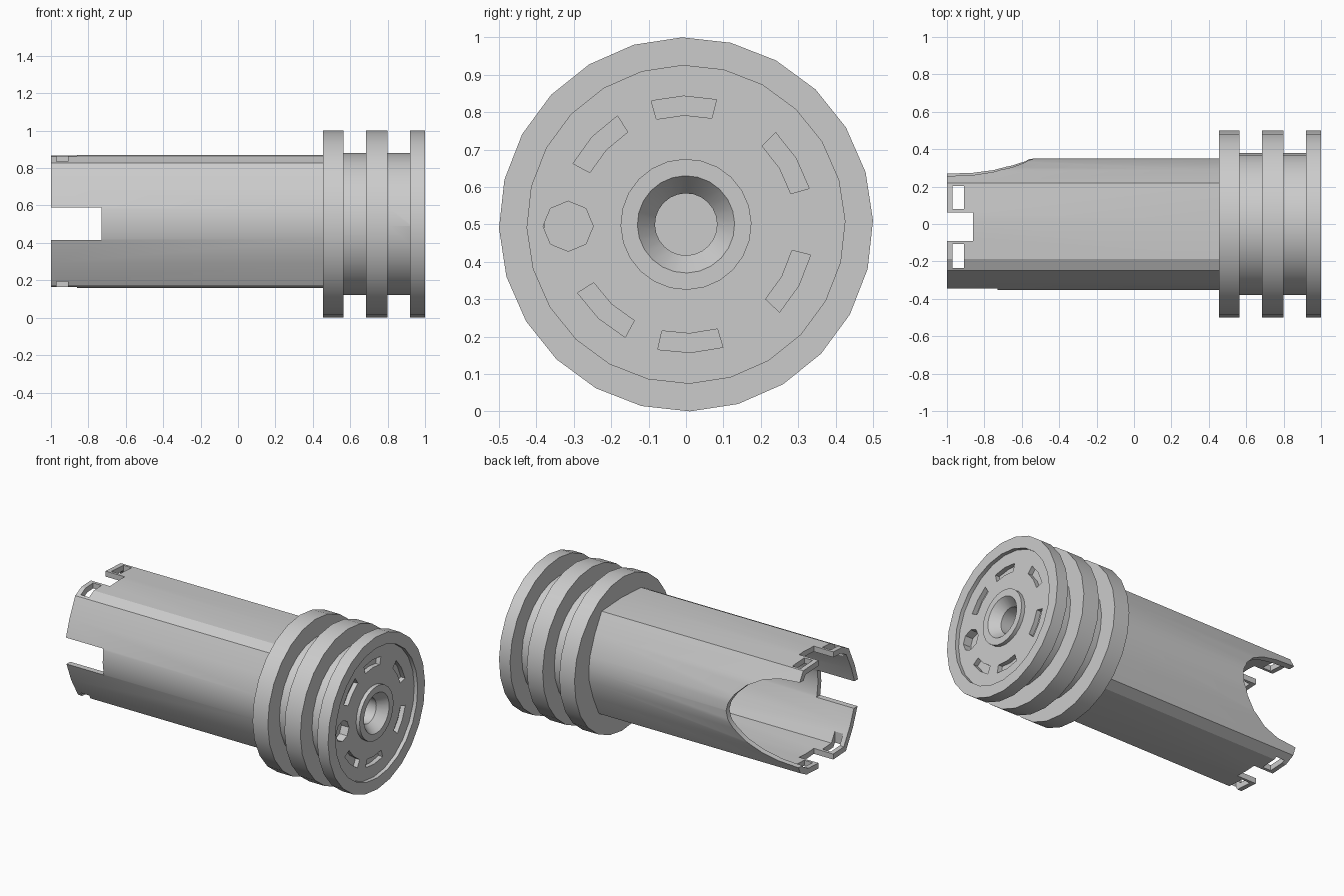
import bpy, bmesh, math

if "Cube" in bpy.data.objects:
    bpy.data.objects.remove(bpy.data.objects["Cube"])

CENTRE = (0, 0, 0.5)
BODY_TWIST = math.radians(2.5)
HEAD_TWIST = math.radians(1.2)


def make_object(name, bm, twist=0.0):
    bmesh.ops.recalc_face_normals(bm, faces=bm.faces)
    mesh = bpy.data.meshes.new(name)
    bm.to_mesh(mesh)
    bm.free()
    ob = bpy.data.objects.new(name, mesh)
    ob.location = CENTRE
    ob.rotation_euler.x = twist
    bpy.context.collection.objects.link(ob)
    return ob


def prism(name, points, offset, twist=0.0):
    bm = bmesh.new()
    face = bm.faces.new([bm.verts.new(p) for p in points])
    new = bmesh.ops.extrude_face_region(bm, geom=[face])["geom"]
    bmesh.ops.translate(bm, vec=offset, verts=[g for g in new if isinstance(g, bmesh.types.BMVert)])
    return make_object(name, bm, twist)


def box(name, x0, x1, y0, y1, z0, z1):
    pts = [(x0, y0, z0), (x1, y0, z0), (x1, y1, z0), (x0, y1, z0)]
    return prism(name, pts, (0, 0, z1 - z0))


def activate(ob):
    bpy.ops.object.select_all(action='DESELECT')
    ob.select_set(True)
    bpy.context.view_layer.objects.active = ob


def cut(ob, cutters):
    activate(ob)
    for c in cutters:
        c.hide_render = True
        mod = ob.modifiers.new("cut", 'BOOLEAN')
        mod.operation = 'DIFFERENCE'
        mod.solver = 'EXACT'
        mod.object = c
        bpy.ops.object.modifier_apply(modifier=mod.name)
        bpy.data.objects.remove(c)


def smooth(ob):
    activate(ob)
    bpy.ops.object.shade_smooth_by_angle(angle=math.radians(22))


# Flanged head: lathed around the x axis, with recessed face and countersunk bore
profile = [(0.455, 0), (0.455, 0.5), (0.565, 0.5), (0.565, 0.38), (0.685, 0.38),
           (0.685, 0.5), (0.8, 0.5), (0.8, 0.38), (0.92, 0.38), (0.92, 0.5),
           (1, 0.5), (1, 0.425), (0.975, 0.425), (0.975, 0.175), (1, 0.175),
           (1, 0.13), (0.94, 0.083), (0.82, 0.083), (0.82, 0)]
bm = bmesh.new()
vs = [bm.verts.new((x, 0, r)) for x, r in profile]
es = [bm.edges.new(p) for p in zip(vs, vs[1:])]
bmesh.ops.spin(bm, geom=vs + es, cent=(0, 0, 0), axis=(1, 0, 0),
               angle=math.tau, steps=24, use_merge=False)
bmesh.ops.remove_doubles(bm, verts=bm.verts, dist=0.0005)
head = make_object("flanged_head", bm, HEAD_TWIST)

# Arc slots and round hole in the head face
cutters = []
for centre in (91, 31, -28.5, -88, -133, 137):
    angles = [math.radians(centre + d) for d in (-14.7, 0, 14.7)]
    path = [(0.343, a) for a in angles] + [(0.292, a) for a in reversed(angles)]
    pts = [(0.945, r * math.cos(a), r * math.sin(a)) for r, a in path]
    cutters.append(prism("slot_cutter", pts, (0.1, 0, 0)))
hole = [(0.92, -0.315 + 0.067 * math.cos(i * math.tau / 8),
         -0.005 + 0.067 * math.sin(i * math.tau / 8)) for i in range(8)]
cutters.append(prism("hole_cutter", hole, (0.1, 0, 0)))
cut(head, cutters)
smooth(head)

# Hollow sleeve: bulged sides, flat top and bottom with one chamfer each
half = [(0.352, 0), (0.345, 0.08), (0.3, 0.21), (0.235, 0.335), (0.03, 0.355),
        (-0.17, 0.353), (-0.235, 0.323), (-0.3, 0.2), (-0.345, 0.08)]
section = half + [(-y, -z) for y, z in half]
bm = bmesh.new()
rings = [[bm.verts.new((x, y * s, z * s + 0.015)) for y, z in section]
         for x, s in ((-1, 1), (0.46, 1), (0.46, 0.9), (-1, 0.9))]
n = len(section)
for a, b in zip(rings, rings[1:] + rings[:1]):
    for i in range(n):
        j = (i + 1) % n
        bm.faces.new((a[i], a[j], b[j], b[i]))
sleeve = make_object("sleeve", bm, BODY_TWIST)

# Front slot, top and bottom notches, latch windows, rear arch
arch = [(-1.1, 0.278), (-1, 0.275), (-0.86, 0.265), (-0.75, 0.235), (-0.65, 0.18),
        (-0.58, 0.11), (-0.545, 0.05), (-0.535, 0)]
arch += [(x, -z) for x, z in reversed(arch[:-1])]
cutters = [box("front_slot_cutter", -1.1, -0.73, -0.5, -0.2, -0.084, 0.09),
           box("notch_cutter", -1.1, -0.86, -0.09, 0.062, -0.5, 0.5),
           prism("arch_cutter", [(x, 0.18, z + 0.01) for x, z in arch], (0, 0.4, 0), BODY_TWIST)]
for y0, y1 in ((0.08, 0.203), (-0.235, -0.108)):
    cutters.append(box("window_cutter", -0.97, -0.91, y0, y1, -0.5, 0.5))
cut(sleeve, cutters)
smooth(sleeve)
